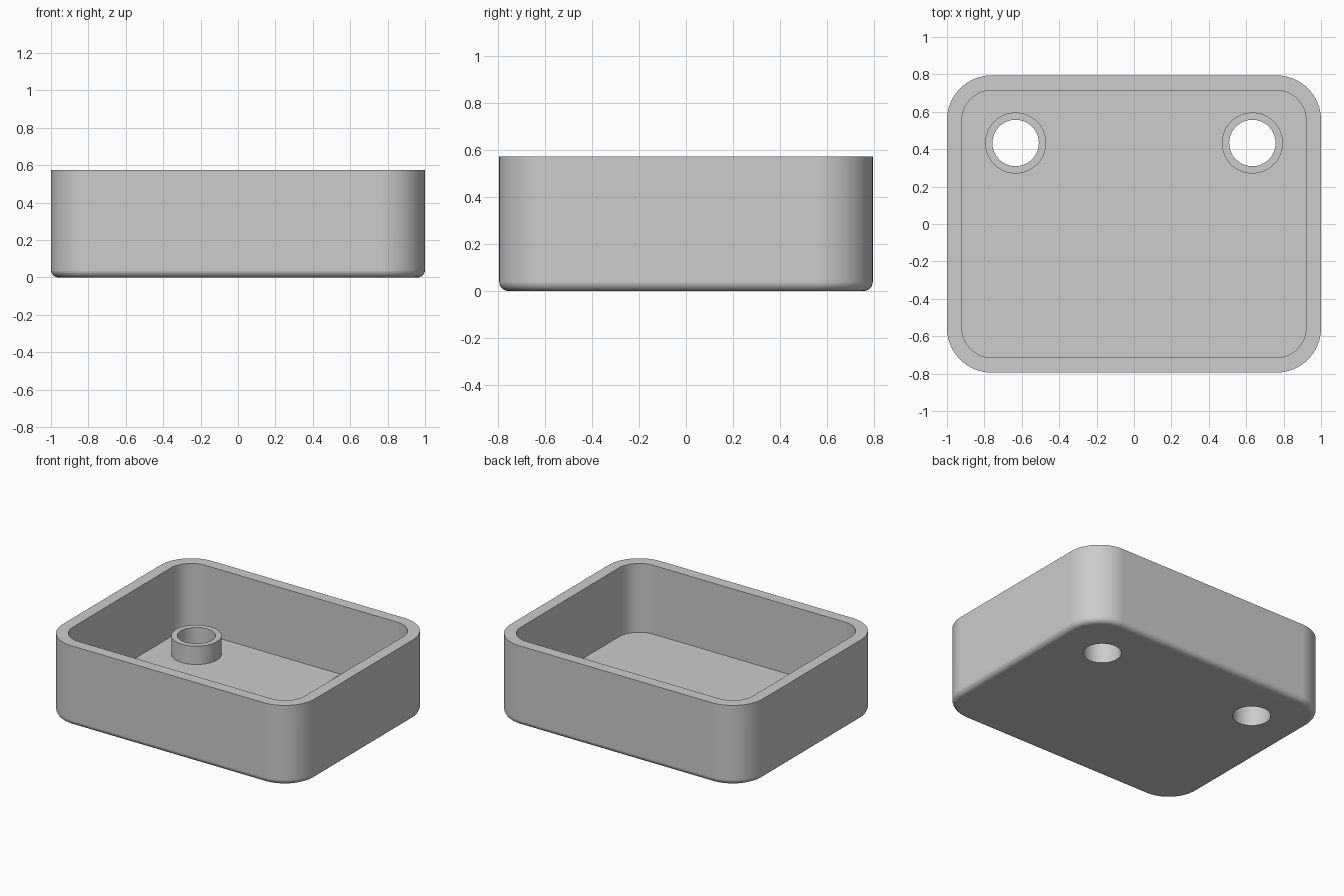
import bpy, bmesh, math

HX, HY, HEIGHT = 1.0, 0.795, 0.573       # half sizes and height
WALL, FLOOR, CORNER, FILLET = 0.08, 0.08, 0.24, 0.04
BOSS_X, BOSS_Y, BOSS_TOP = 0.633, 0.433, 0.212
BOSS_R, HOLE_R = 0.163, 0.124

cube = bpy.data.objects.get("Cube")
if cube:
    bpy.data.objects.remove(cube, do_unlink=True)

grey = bpy.data.materials.new("light_grey")
grey.use_nodes = True
colour = (0.604, 0.604, 0.604, 1)
grey.diffuse_color = colour
grey.node_tree.nodes["Principled BSDF"].inputs["Base Color"].default_value = colour

bm = bmesh.new()


def ring(points, z):
    return [bm.verts.new((x, y, z)) for x, y in points]


def skin(rings):
    """Quads between matching rings of vertices."""
    for a, b in zip(rings, rings[1:]):
        for i in range(len(a)):
            bm.faces.new((a[i - 1], a[i], b[i], b[i - 1]))


def loop_edges(verts):
    return [bm.edges.get((v, verts[i - 1])) for i, v in enumerate(verts)]


def rounded_rect(inset, steps=16):
    r = CORNER - inset
    points = []
    for k, (sx, sy) in enumerate([(1, 1), (-1, 1), (-1, -1), (1, -1)]):
        for i in range(steps + 1):
            a = (k + i / steps) * math.pi / 2
            points.append((sx * (HX - CORNER) + r * math.cos(a),
                           sy * (HY - CORNER) + r * math.sin(a)))
    return points


def circle(cx, r, count=64):
    angles = [2 * math.pi * i / count for i in range(count)]
    return [(cx + r * math.cos(a), BOSS_Y + r * math.sin(a)) for a in angles]


# Shell: underside fillet, outer wall, rim, inner wall down to the floor
shell = []
for i in range(9):
    a = i / 8 * math.pi / 2
    shell.append(ring(rounded_rect(FILLET * (1 - math.sin(a))),
                      FILLET * (1 - math.cos(a))))
shell.append(ring(rounded_rect(0), HEIGHT))
shell.append(ring(rounded_rect(WALL), HEIGHT))
shell.append(ring(rounded_rect(WALL), FLOOR))
skin(shell)
under_edges, floor_edges = loop_edges(shell[0]), loop_edges(shell[-1])

# Bosses with through holes
for side in (-1, 1):
    cx = side * BOSS_X
    boss = [ring(circle(cx, r), z) for r, z in
            ((BOSS_R, FLOOR), (BOSS_R, BOSS_TOP), (HOLE_R, BOSS_TOP), (HOLE_R, 0))]
    skin(boss)
    floor_edges += loop_edges(boss[0])
    under_edges += loop_edges(boss[-1])

# Flat floor and underside around the bosses and holes
for edges, up in ((floor_edges, 1), (under_edges, -1)):
    bmesh.ops.triangle_fill(bm, use_beauty=True, edges=edges, normal=(0, 0, up))
bmesh.ops.recalc_face_normals(bm, faces=bm.faces[:])

mesh = bpy.data.meshes.new("tray")
bm.to_mesh(mesh)
bm.free()
mesh.materials.append(grey)
tray = bpy.data.objects.new("tray", mesh)
bpy.context.collection.objects.link(tray)

# Smooth curves, crisp edges, and even shading on the large flat faces
bpy.ops.object.select_all(action='DESELECT')
tray.select_set(True)
bpy.context.view_layer.objects.active = tray
bpy.ops.object.shade_smooth_by_angle(angle=math.radians(30))
weighted = tray.modifiers.new("even_shading", 'WEIGHTED_NORMAL')
weighted.keep_sharp = True
